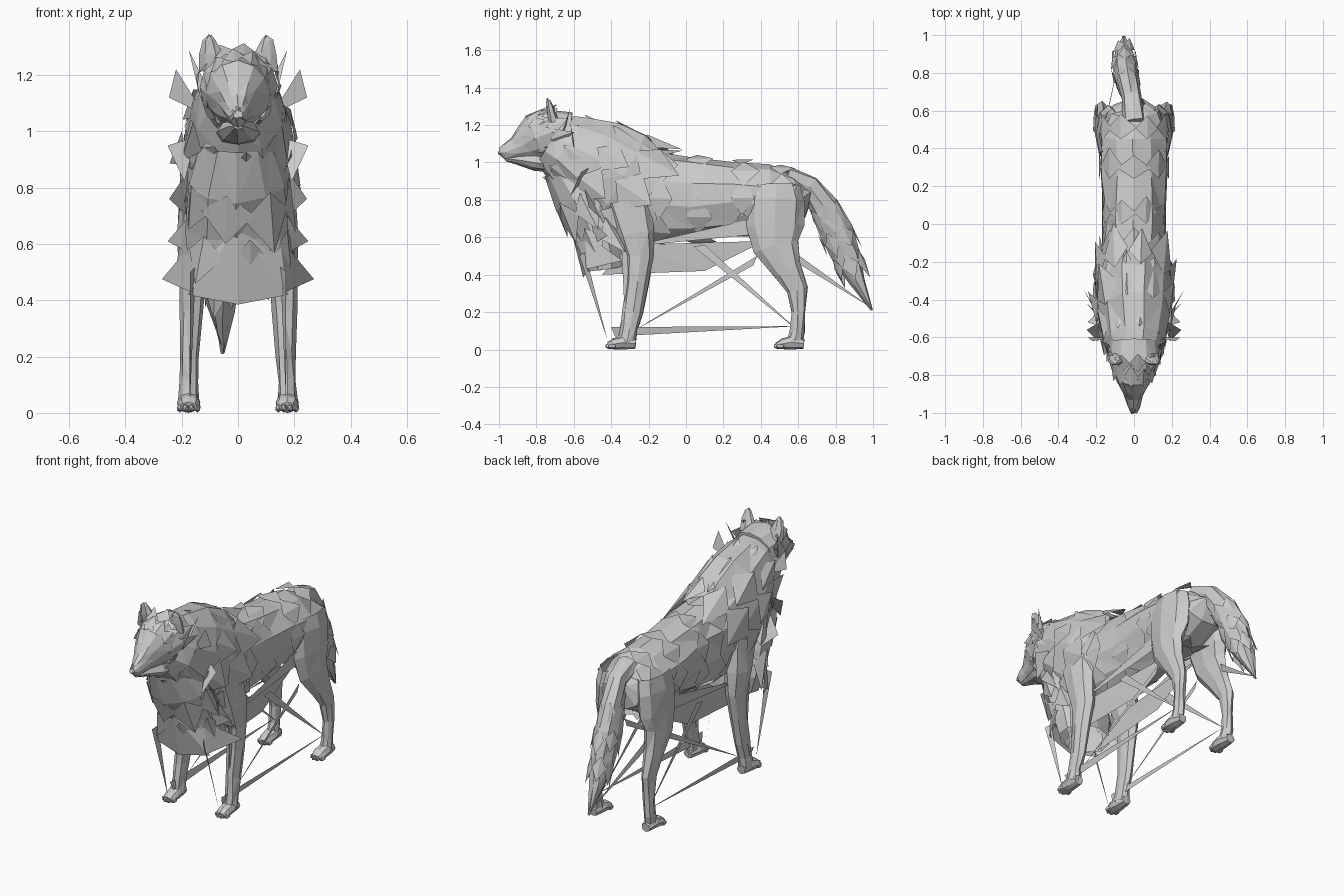
import bpy, bmesh, math, random
from mathutils import Vector

random.seed(4)
X = Vector((1, 0, 0))


def finish(name, bm):
    bmesh.ops.triangulate(bm, faces=bm.faces[:])
    me = bpy.data.meshes.new(name)
    bm.to_mesh(me)
    bm.free()
    ob = bpy.data.objects.new(name, me)
    bpy.context.collection.objects.link(ob)
    return ob


def frames(path):
    """Centre, tangent, two cross axes and radii for every section (x, y, z, rx, rn)."""
    pts = [Vector(p[:3]) for p in path]
    for i, p in enumerate(path):
        t = (pts[min(i + 1, len(pts) - 1)] - pts[max(i - 1, 0)]).normalized()
        side = (X - t * X.dot(t)).normalized()
        yield pts[i], t, side, t.cross(side), p[3], p[4]


def loft(name, path, n=9, jitter=0.006, mirror=1, caps=True):
    bm, rings = bmesh.new(), []
    for c, t, u, v, rx, rn in frames(path):
        ring = []
        for k in range(n):
            a = 2 * math.pi * k / n + math.pi / 2
            co = c + u * rx * math.cos(a) + v * rn * math.sin(a)
            co += Vector([random.uniform(-jitter, jitter) for _ in range(3)])
            co.x *= mirror
            co.z = max(co.z, 0)
            ring.append(bm.verts.new(co))
        rings.append(ring)
    for a, b in zip(rings, rings[1:]):
        for k in range(n):
            bm.faces.new((a[k], a[(k + 1) % n], b[(k + 1) % n], b[k]))
    if caps:
        bm.faces.new(rings[0])
        bm.faces.new(rings[-1])
    bmesh.ops.recalc_face_normals(bm, faces=bm.faces[:])
    return finish(name, bm)


def tufts(name, path, n=10, length=0.18, flare=0.04):
    """Rows of pointed fur shards lying along a lofted path."""
    bm = bmesh.new()
    for row, (c, t, u, v, rx, rn) in enumerate(frames(path)):
        for k in range(n):
            a = 2 * math.pi * (k + 0.5 * (row % 2)) / n
            w = math.pi / n * random.uniform(0.9, 1.3)

            def at(ang, grow, along):
                return (c + u * (rx + grow) * math.cos(ang)
                        + v * (rn + grow) * math.sin(ang) + t * along)
            l = length * random.uniform(0.75, 1.15)
            tip = bm.verts.new(at(a, flare * random.uniform(0.3, 1.1), l))
            root = bm.verts.new(at(a, 0.004, -0.02))
            left = bm.verts.new(at(a - w, 0.005, l * 0.35))
            right = bm.verts.new(at(a + w, 0.005, l * 0.35))
            bm.faces.new((root, left, tip))
            bm.faces.new((root, tip, right))
    return finish(name, bm)


def shards(name, tris, sides=(1, -1)):
    """Loose triangles or quads, mirrored left and right."""
    bm = bmesh.new()
    for s in sides:
        for tri in tris:
            bm.faces.new([bm.verts.new((x * s, y, z)) for x, y, z in tri])
    return finish(name, bm)


# Torso, rump to shoulders
torso = [(0, .64, .86, .05, .05), (0, .60, .82, .14, .12), (0, .46, .80, .18, .185),
         (0, .26, .81, .18, .20), (0, .02, .80, .165, .235), (0, -.18, .81, .18, .255),
         (0, -.32, .83, .19, .25)]
loft("torso", torso, 11, 0.01, caps=False)
tufts("body_fur", list(reversed(torso[2:6])), 8, .13, .008)

# Neck and mane, head end first so the shards sweep back
mane = [(0, -.72, 1.12, .13, .15), (0, -.64, 1.08, .165, .20), (0, -.51, .99, .195, .27),
        (0, -.36, .89, .2, .30), (0, -.24, .83, .18, .26)]
loft("neck", mane, 11, 0.008, caps=False)
tufts("mane_fur", mane[1:4], 9, .22, .045)

# Chest ruff hanging between the front legs
ruff = [(0, -.66, .98, .12, .11), (0, -.56, .82, .18, .15), (0, -.48, .66, .19, .14),
        (0, -.44, .52, .18, .13), (0, -.43, .43, .16, .12)]
loft("chest", ruff, 10, 0.008, caps=False)
tufts("chest_fur", ruff[1:3], 7, .2, .05)
shards("ruff_spikes", [
    ((.12, -.60, 1.06), (.245, -.60, 1.12), (.22, -.62, 1.22)),
    ((.13, -.64, 1.20), (.13, -.68, 1.10), (.175, -.62, 1.29)),
    ((.15, -.50, .98), (.19, -.62, .82), (.25, -.56, .95)),
    ((.15, -.55, .90), (.18, -.45, .70), (.245, -.52, .76)),
    ((.12, -.58, .76), (.16, -.50, .56), (.25, -.42, .61)),
    ((.0, -.62, .66), (.17, -.53, .43), (.27, -.34, .475), (.15, -.54, .62)),
    ((.0, -.62, .66), (.0, -.55, .385), (.18, -.52, .42))])

# Head with snout
head = [(0, -1, 1.06, .014, .014), (0, -.97, 1.055, .03, .04), (0, -.91, 1.075, .05, .06),
        (0, -.86, 1.10, .072, .095), (0, -.80, 1.13, .11, .13), (0, -.72, 1.16, .14, .125),
        (0, -.62, 1.15, .13, .12)]
loft("head", head, 12, 0.004)
tufts("cheek_fur", head[4:6], 11, .1, .02)

# Nose and lower jaw
loft("nose", [(0, -.995, 1.068, .012, .012), (0, -.975, 1.075, .022, .018),
              (0, -.95, 1.08, .012, .012)], 7, 0)
loft("lower_jaw", [(0, -.965, 1.02, .015, .012), (0, -.90, 1.015, .035, .026),
                   (0, -.80, 1.0, .075, .045), (0, -.74, .99, .08, .04)], 8, .002)

for side, s in (("left", 1), ("right", -1)):
    # Ears
    loft(side + "_ear", [(.092, -.71, 1.22, .05, .03), (.098, -.725, 1.28, .04, .022),
                         (.103, -.735, 1.325, .02, .012), (.1, -.74, 1.342, .004, .003)],
         7, .003, s)
    # Eyes
    bm = bmesh.new()
    bmesh.ops.create_icosphere(bm, subdivisions=1, radius=.013)
    bmesh.ops.translate(bm, verts=bm.verts[:], vec=(.055 * s, -.868, 1.145))
    finish(side + "_eye", bm)

    # Legs
    loft(side + "_front_leg",
         [(.145, -.31, .80, .06, .12), (.155, -.27, .62, .06, .10),
          (.16, -.245, .50, .05, .075), (.165, -.26, .36, .042, .06), (.17, -.285, .2, .033, .055),
          (.174, -.305, .11, .031, .045), (.175, -.32, .03, .036, .05)], 8, .004, s, False)
    loft(side + "_hind_leg",
         [(.12, .48, .88, .065, .13), (.13, .48, .80, .072, .155), (.143, .475, .66, .06, .155),
          (.155, .48, .55, .05, .12), (.165, .54, .43, .038, .08), (.17, .595, .32, .03, .055),
          (.174, .602, .2, .027, .036), (.175, .595, .1, .03, .038), (.175, .58, .03, .034, .045)],
         8, .004, s, False)
    # Paws with four toes each
    for part, y in (("front", -.335), ("hind", .565)):
        loft(f"{side}_{part}_paw", [(.175, y + .065, .03, .028, .025), (.175, y, .038, .04, .038),
                                    (.175, y - .05, .03, .04, .03), (.175, y - .08, .02, .03, .018)],
             8, .002, s)
        bm = bmesh.new()
        for k, dx in enumerate((-.031, -.011, .011, .031)):
            toe = bmesh.ops.create_icosphere(bm, subdivisions=1, radius=.017)["verts"]
            bmesh.ops.scale(bm, verts=toe, vec=(.75, 1.4, 1))
            bmesh.ops.translate(bm, verts=toe, vec=(
                (.175 + dx) * s, y - (.075 if k in (1, 2) else .06), .018))
        finish(f"{side}_{part}_toes", bm)

# Tail, hanging slightly to one side
tail = [(0, .54, .92, .06, .06), (-.01, .66, .875, .055, .06), (-.03, .74, .76, .06, .08),
        (-.045, .80, .63, .07, .09), (-.05, .86, .49, .06, .08), (-.055, .92, .36, .04, .045),
        (-.055, .995, .21, .003, .003)]
loft("tail", tail, 8, .006)
tufts("tail_fur", tail[2:5], 6, .13, .006)

# Long thin fur slivers stretched between the limbs, chest and belly
shards("fur_slivers", [
    ((.17, -.42, .05), (.17, -.57, .5), (.15, -.54, .52)),
    ((.17, -.32, .02), (.18, -.345, .55), (.18, -.28, .55)),
    ((.17, -.40, .12), (.17, .60, .125), (.16, -.38, .07)),
    ((.16, -.28, .1), (.14, .38, .5), (.14, .36, .45)),
    ((.16, .60, .1), (.14, .04, .55), (.14, .1, .56)),
    ((.15, -.3, .55), (.14, .45, .72), (.14, .42, .62)),
    ((.11, -.45, .4), (.12, -.3, .56), (.08, .42, .58), (.09, .1, .42))])
shards("tail_sliver", [((-.14, .58, .52), (-.14, .6, .46), (-.055, .98, .23))], (1,))
